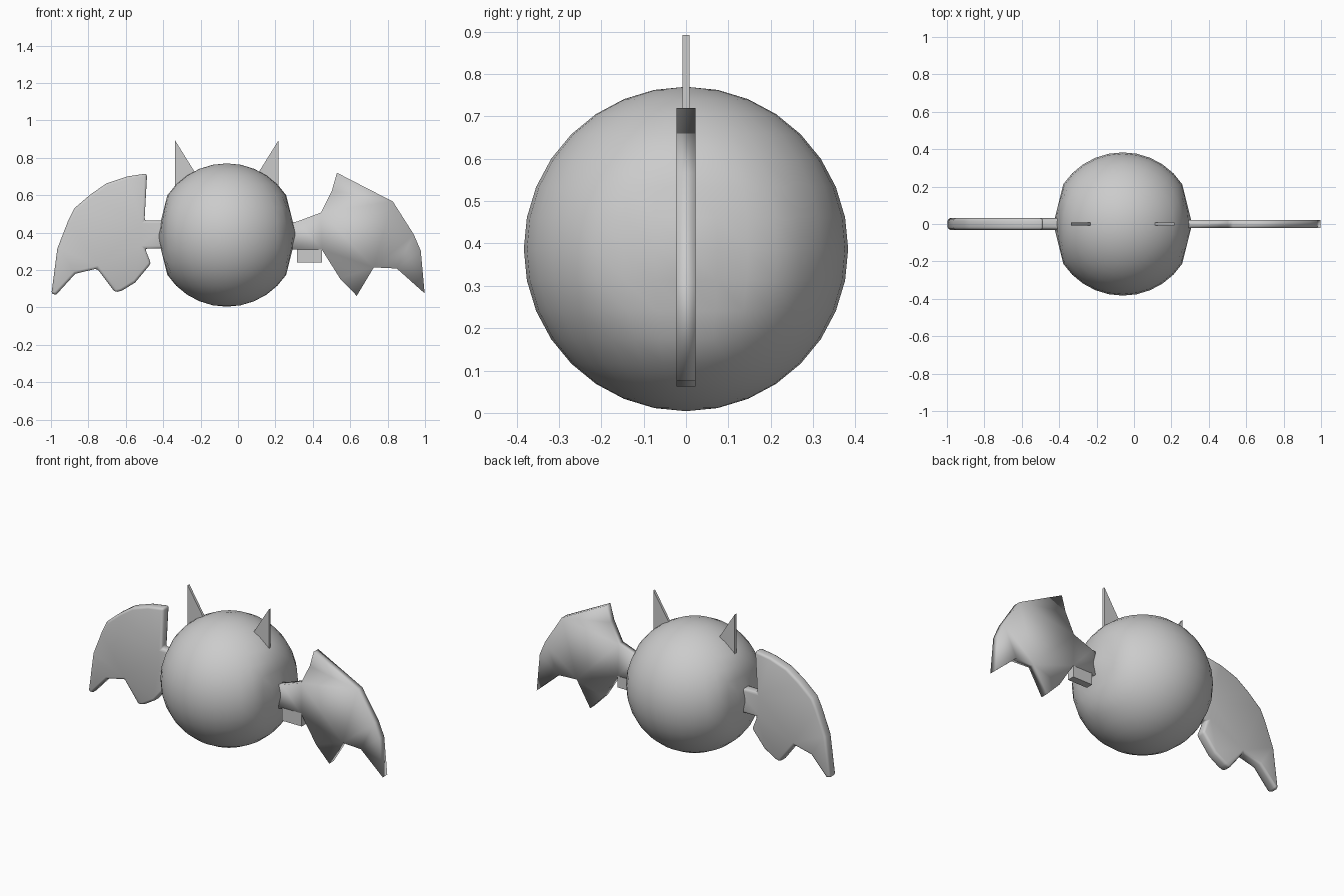
import bpy
import bmesh
import math
from mathutils import Vector

cube = bpy.data.objects.get("Cube")
if cube:
    bpy.data.objects.remove(cube, do_unlink=True)

grey = bpy.data.materials.new("plain grey")
grey.use_nodes = True
grey_colour = (0.6, 0.6, 0.6, 1)
grey.diffuse_color = grey_colour
grey.node_tree.nodes["Principled BSDF"].inputs["Base Color"].default_value = grey_colour


def add_object(name, bm, smooth):
    """Turn a bmesh into a named, shaded object."""
    bmesh.ops.recalc_face_normals(bm, faces=bm.faces)
    for face in bm.faces:
        face.smooth = smooth
    mesh = bpy.data.meshes.new(name)
    bm.to_mesh(mesh)
    bm.free()
    mesh.materials.append(grey)
    obj = bpy.data.objects.new(name, mesh)
    bpy.context.collection.objects.link(obj)
    return obj


def slab(name, outline, half_depth, smooth=True, bevel=0):
    """Extrude an x-z outline evenly about y = 0."""
    bm = bmesh.new()
    face = bm.faces.new([bm.verts.new((x, -half_depth, z)) for x, z in outline])
    result = bmesh.ops.extrude_face_region(bm, geom=[face], use_keep_orig=True)
    moved = [v for v in result["geom"] if isinstance(v, bmesh.types.BMVert)]
    bmesh.ops.translate(bm, verts=moved, vec=(0, 2 * half_depth, 0))
    bmesh.ops.triangulate(bm, faces=[f for f in bm.faces if len(f.verts) > 4])
    obj = add_object(name, bm, smooth)
    if bevel:
        modifier = obj.modifiers.new("soft rim", "BEVEL")
        modifier.width = bevel
        modifier.segments = 2
        modifier.limit_method = "ANGLE"
        modifier.angle_limit = math.radians(60)
    return obj


# Round body, drawn in to shallow cones where the wings join
centre = Vector((-0.06, 0, 0.387))
bm = bmesh.new()
bmesh.ops.create_uvsphere(bm, u_segments=32, v_segments=16, radius=0.383)
for v in bm.verts:
    limit = 0.371 - 0.25 * math.hypot(v.co.y, v.co.z)
    if abs(v.co.x) > limit and math.hypot(v.co.y, v.co.z) < 0.22:
        v.co.x = math.copysign(limit, v.co.x)
    v.co += centre
add_object("body", bm, True)

# Right wing: rounded leading edge, scalloped lower edge, narrow root
right_outline = [
    (-0.36, 0.315), (-0.36, 0.464), (-0.5, 0.464), (-0.486, 0.716),
    (-0.593, 0.70), (-0.705, 0.662), (-0.79, 0.603), (-0.876, 0.529),
    (-0.908, 0.464), (-0.966, 0.315), (-0.998, 0.07), (-0.97, 0.07),
    (-0.87, 0.18), (-0.753, 0.208), (-0.657, 0.08), (-0.62, 0.09),
    (-0.55, 0.133), (-0.465, 0.235), (-0.497, 0.315),
]
slab("right_wing", right_outline, 0.031, bevel=0.014)

# Left wing: straighter leading edge, pointed lower edge
left_outline = [
    (0.26, 0.31), (0.26, 0.45), (0.315, 0.459), (0.443, 0.507),
    (0.502, 0.625), (0.529, 0.72), (0.828, 0.566), (0.94, 0.39),
    (0.977, 0.304), (0.998, 0.075), (0.849, 0.208), (0.726, 0.214),
    (0.635, 0.062), (0.545, 0.155), (0.448, 0.31),
]
slab("left_wing", left_outline, 0.022)

# Small block under the left wing root
slab("left_wing_root", [(0.315, 0.24), (0.448, 0.24), (0.448, 0.32), (0.315, 0.32)],
     0.022, smooth=False)

# Thin triangular ears, upright on their outer edges
for name, side in (("right_ear", -1), ("left_ear", 1)):
    points = [(0.27, 0.892), (0.27, 0.63), (0.15, 0.7), (0.172, 0.735)]
    slab(name, [(centre.x + side * (x + 0.006), z) for x, z in points],
         0.008, smooth=False)
